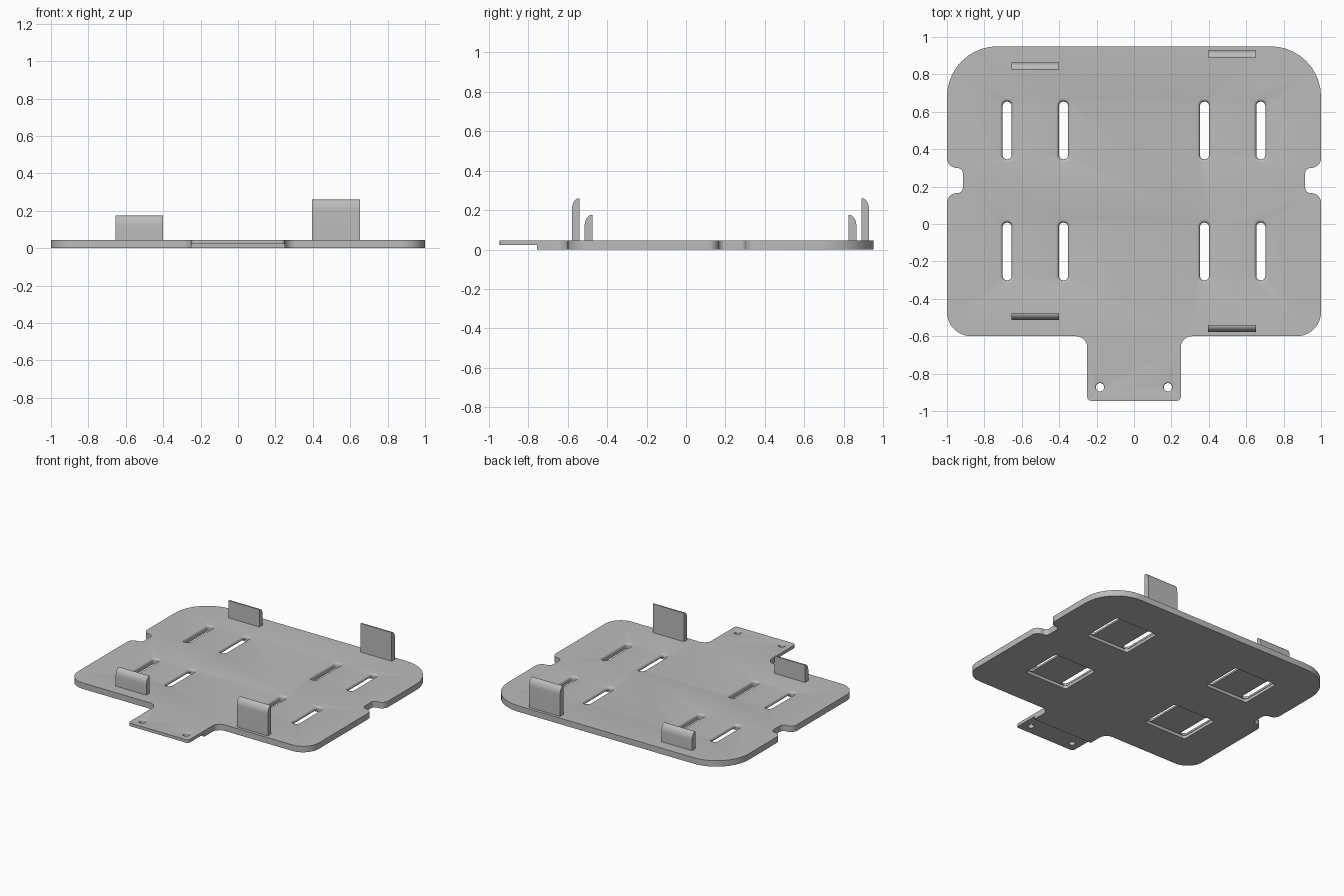
import bpy, bmesh, math
from mathutils import Vector

cube = bpy.data.objects.get("Cube")
if cube:
    bpy.data.objects.remove(cube, do_unlink=True)

THICK = 0.045      # plate thickness
MIDDLE = 0.022     # underside pocket depth
grey = bpy.data.materials.new("plain_grey")
grey.use_nodes = True
grey.diffuse_color = (0.5, 0.5, 0.5, 1)
grey.node_tree.nodes["Principled BSDF"].inputs["Base Color"].default_value = (0.5, 0.5, 0.5, 1)


def rounded(corners, steps=10):
    """Round each right-angled corner (x, y, radius) of a polygon."""
    out = []
    for i, (x, y, r) in enumerate(corners):
        p = Vector((x, y))
        u = (Vector(corners[i - 1][:2]) - p).normalized() * r
        v = (Vector(corners[(i + 1) % len(corners)][:2]) - p).normalized() * r
        for k in range(steps + 1):
            a = math.pi / 2 * k / steps
            out.append(p + u + v - v * math.cos(a) - u * math.sin(a))
    return out


def box_loop(cx, cy, w, h, r):
    return rounded([(cx + sx * w, cy + sy * h, r)
                    for sx, sy in ((1, -1), (1, 1), (-1, 1), (-1, -1))])


def loft(name, loops):
    """Solid through stacked loops of 3D points, capped at both ends."""
    bm = bmesh.new()
    rings = [[bm.verts.new(p) for p in loop] for loop in loops]
    n = len(rings[0])
    for a, b in zip(rings, rings[1:]):
        for i in range(n):
            j = (i + 1) % n
            bm.faces.new((a[i], a[j], b[j], b[i]))
    bm.faces.new(rings[0][::-1])
    bm.faces.new(rings[-1])
    bmesh.ops.recalc_face_normals(bm, faces=bm.faces)
    mesh = bpy.data.meshes.new(name)
    bm.to_mesh(mesh)
    bm.free()
    mesh.materials.append(grey)
    ob = bpy.data.objects.new(name, mesh)
    bpy.context.collection.objects.link(ob)
    return ob


def stack(name, layers):
    return loft(name, [[(p[0], p[1], z) for p in loop] for loop, z in layers])


def finish(ob):
    bpy.ops.object.select_all(action='DESELECT')
    ob.select_set(True)
    bpy.context.view_layer.objects.active = ob
    bpy.ops.object.shade_smooth_by_angle(angle=math.radians(35))


def flared_cutter(name, cx, cy, w, h, flare, drop):
    """Opening with straight walls and a rounded-over top rim."""
    layers = [(box_loop(cx, cy, w, h, w * 0.95), -0.02)]
    for k in range(6):
        a = math.pi / 2 * k / 5
        e = flare * (1 - math.cos(a))
        layers.append((box_loop(cx, cy, w + e, h + e, (w + e) * 0.95),
                       THICK - drop + drop * math.sin(a)))
    layers.append((layers[-1][0], THICK + 0.02))
    return stack(name, layers)


# Base plate outline: right half, then mirrored
half = [(0.25, -0.945, 0.02), (0.25, -0.6, 0.06), (1, -0.6, 0.13),
        (1, 0.165, 0.052), (0.915, 0.165, 0.03), (0.915, 0.3, 0.03),
        (1, 0.3, 0.052), (1, 0.95, 0.27)]
outline = rounded(half + [(-x, y, r) for x, y, r in reversed(half)])
plate = stack("base_plate", [(outline, 0), (outline, THICK)])

# Cutters: underside pockets, strap slots, screw holes, tongue step
cutters = []
step = box_loop(0, -0.905, 0.4, 0.15, 0.005)
cutters.append(stack("tongue_step_cutter", [(step, -0.02), (step, MIDDLE)]))
for side in (-1, 1):
    for cy in (0.5, -0.147):
        pocket = box_loop(side * 0.528, cy, 0.177, 0.158, 0.02)
        cutters.append(stack("pocket_cutter", [(pocket, -0.02), (pocket, MIDDLE)]))
        for x in (0.377, 0.678):
            cutters.append(flared_cutter("slot_cutter", side * x, cy, 0.024, 0.154, 0.016, 0.018))
    cutters.append(flared_cutter("hole_cutter", side * 0.182, -0.873, 0.022, 0.022, 0.008, 0.008))

bpy.context.view_layer.objects.active = plate
for c in cutters:
    mod = plate.modifiers.new("cut", 'BOOLEAN')
    mod.operation = 'DIFFERENCE'
    mod.solver = 'EXACT'
    mod.object = c
    bpy.ops.object.modifier_apply(modifier=mod.name)
for c in cutters:
    bpy.data.objects.remove(c, do_unlink=True)
finish(plate)

# Upright clips: flat inside, rounded over at the outer top edge
MID_Y = 0.175
for label, x0, x1, inner, top in (("short", -0.655, -0.4, 0.65, 0.175),
                                  ("tall", 0.395, 0.652, 0.714, 0.26)):
    profile = [(inner, 0.03), (inner + 0.039, 0.03)]
    for k in range(9):
        a = math.pi / 2 * k / 8
        profile.append((inner + 0.004 + 0.035 * math.cos(a), top - 0.055 + 0.055 * math.sin(a)))
    profile.append((inner, top))
    for place, s in (("front", -1), ("back", 1)):
        finish(loft(f"{place}_{label}_clip",
                    [[(x, MID_Y + s * d, z) for d, z in profile] for x in (x0, x1)]))
